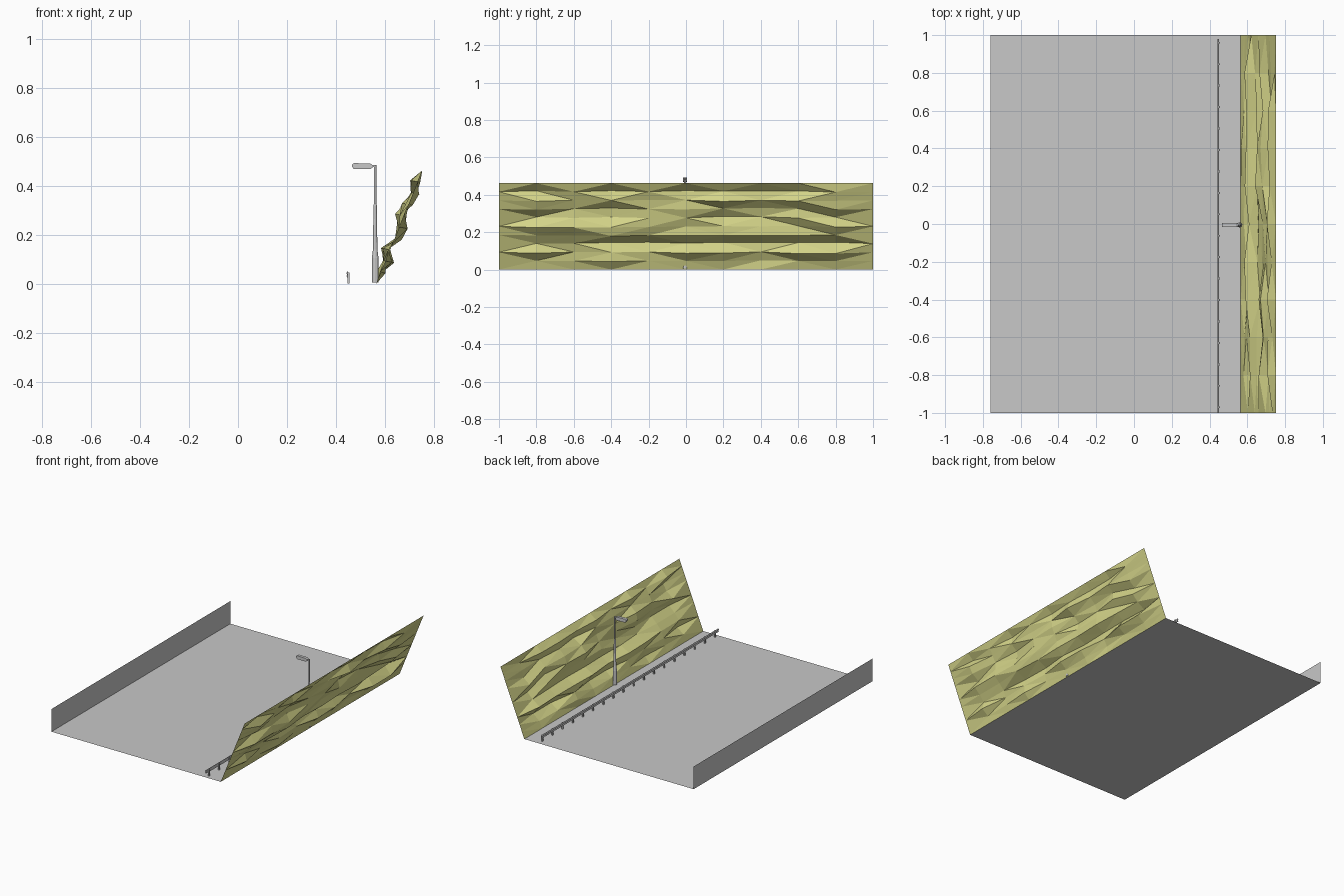
import bpy, bmesh, math, random

if "Cube" in bpy.data.objects:
    bpy.data.objects.remove(bpy.data.objects["Cube"])

random.seed(11)


def material(name, color):
    m = bpy.data.materials.new(name)
    m.diffuse_color = (*color, 1)
    m.use_nodes = True
    m.node_tree.nodes["Principled BSDF"].inputs["Base Color"].default_value = m.diffuse_color
    return m


GREY = material("concrete grey", (0.58, 0.58, 0.58))
OLIVE = material("dry grass olive", (0.66, 0.66, 0.25))


def make(name, bm, mat):
    mesh = bpy.data.meshes.new(name)
    bm.to_mesh(mesh)
    bm.free()
    mesh.materials.append(mat)
    ob = bpy.data.objects.new(name, mesh)
    bpy.context.collection.objects.link(ob)
    return ob


def quad(name, pts, mat):
    bm = bmesh.new()
    bm.faces.new([bm.verts.new(p) for p in pts])
    return make(name, bm, mat)


def add_box(bm, x0, x1, y0, y1, z0, z1):
    vs = bmesh.ops.create_cube(bm, size=1)["verts"]
    for v in vs:
        v.co = (x1 if v.co.x > 0 else x0, y1 if v.co.y > 0 else y0,
                z1 if v.co.z > 0 else z0)


# Flat road bed and the low wall on its left edge
quad("road_bed", [(-0.76, -1, 0), (0.565, -1, 0), (0.565, 1, 0), (-0.76, 1, 0)], GREY)
quad("low_wall", [(-0.76, -1, 0), (-0.76, 1, 0), (-0.76, 1, 0.16), (-0.76, -1, 0.16)], GREY)

# Rocky embankment: 10 x 10 sloping grid, inner points pushed in and out
N = 10
row_bias = [0, -0.002, 0.012, -0.014, 0.012, 0.01, -0.012, -0.006, 0.012, -0.012, 0]
bm = bmesh.new()
grid = []
for r in range(N + 1):
    row = []
    for c in range(N + 1):
        t = r / N
        x, y, z = 0.565 + 0.187 * t, -1 + 2 * c / N, 0.462 * t
        if 0 < r < N and 0 < c < N:
            d = row_bias[r] + random.uniform(-0.024, 0.024)
            x = min(x + d, 0.76)
            z -= 0.2 * d
        row.append(bm.verts.new((x, y, z)))
    grid.append(row)
for r in range(N):
    for c in range(N):
        bm.faces.new((grid[r][c], grid[r][c + 1], grid[r + 1][c + 1], grid[r + 1][c]))
bmesh.ops.triangulate(bm, faces=bm.faces[:])
bmesh.ops.reverse_faces(bm, faces=bm.faces[:])
make("embankment", bm, OLIVE)

# Guard rail beam with a folded section
bm = bmesh.new()
section = [(0.446, 0.026), (0.442, 0.031), (0.446, 0.037), (0.442, 0.043), (0.446, 0.049),
           (0.449, 0.049), (0.449, 0.026)]
f = bm.faces.new([bm.verts.new((x, -1, z)) for x, z in section])
ext = bmesh.ops.extrude_face_region(bm, geom=[f])
for g in ext["geom"]:
    if isinstance(g, bmesh.types.BMVert):
        g.co.y = 0.98
bmesh.ops.recalc_face_normals(bm, faces=bm.faces[:])
make("guard_rail", bm, GREY)

# Guard rail posts
bm = bmesh.new()
for i in range(18):
    y = -0.97 + i * 0.1135
    add_box(bm, 0.448, 0.456, y - 0.005, y + 0.005, 0, 0.046)
make("rail_posts", bm, GREY)

# Street lamp pole: stacked rings
PX, PY, SIDES = 0.56, -0.005, 12
bm = bmesh.new()
rings = []
for rad, z in [(0.0135, 0.005), (0.0135, 0.105), (0.009, 0.14), (0.007, 0.32),
               (0.0045, 0.325), (0.0045, 0.485)]:
    rings.append([bm.verts.new((PX + rad * math.cos(2 * math.pi * k / SIDES),
                                PY + rad * math.sin(2 * math.pi * k / SIDES), z))
                  for k in range(SIDES)])
for a, b in zip(rings, rings[1:]):
    for k in range(SIDES):
        j = (k + 1) % SIDES
        bm.faces.new((a[k], a[j], b[j], b[k]))
bm.faces.new(rings[0][::-1])
bm.faces.new(rings[-1])
make("lamp_pole", bm, GREY)

# Lamp arm and head
bm = bmesh.new()
add_box(bm, 0.545, PX, PY - 0.004, PY + 0.004, 0.476, 0.485)
make("lamp_arm", bm, GREY)

bm = bmesh.new()
outline = [(0.466, 0.476), (0.474, 0.467), (0.540, 0.467), (0.550, 0.474),
           (0.550, 0.484), (0.540, 0.490), (0.474, 0.492), (0.466, 0.487)]
f = bm.faces.new([bm.verts.new((x, PY - 0.01, z)) for x, z in outline])
ext = bmesh.ops.extrude_face_region(bm, geom=[f])
for g in ext["geom"]:
    if isinstance(g, bmesh.types.BMVert):
        g.co.y = PY + 0.01
bmesh.ops.recalc_face_normals(bm, faces=bm.faces[:])
make("lamp_head", bm, GREY)
